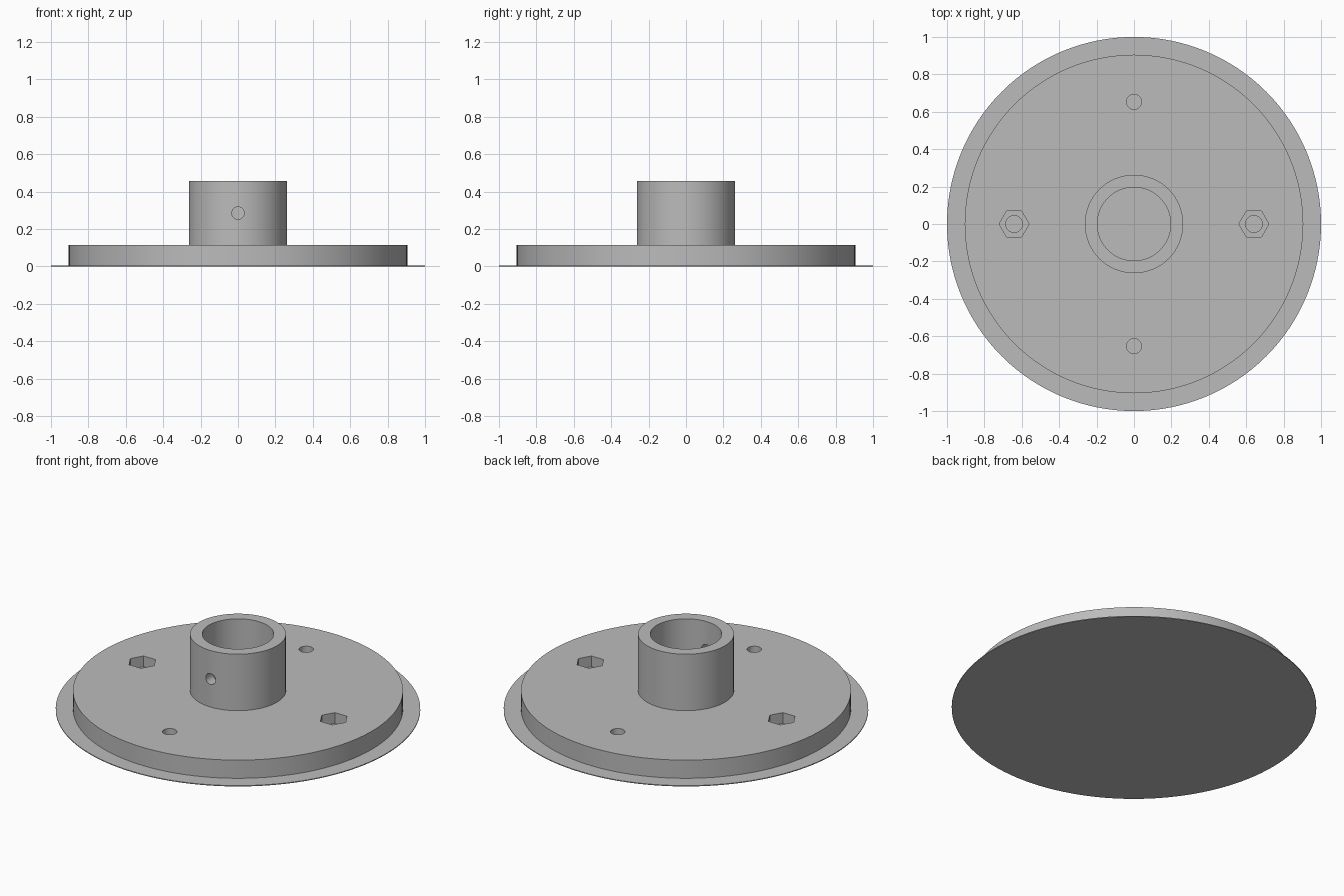
import bpy
import bmesh
import math
from mathutils import Matrix, Vector

if "Cube" in bpy.data.objects:
    bpy.data.objects.remove(bpy.data.objects["Cube"], do_unlink=True)

BRIM_TOP = 0.005
FLANGE_TOP = 0.115
HUB_TOP = 0.457
SEGMENTS = 128

grey = bpy.data.materials.new("plain_grey")
grey.use_nodes = True
colour = (0.5, 0.5, 0.5, 1)
grey.diffuse_color = colour
grey.node_tree.nodes["Principled BSDF"].inputs["Base Color"].default_value = colour


def finish(name, bm):
    bmesh.ops.recalc_face_normals(bm, faces=bm.faces)
    mesh = bpy.data.meshes.new(name)
    bm.to_mesh(mesh)
    bm.free()
    mesh.materials.append(grey)
    obj = bpy.data.objects.new(name, mesh)
    bpy.context.collection.objects.link(obj)
    return obj


def cylinder(name, radius, start, end, sides=SEGMENTS):
    """Cylinder or prism running between two points."""
    start, end = Vector(start), Vector(end)
    axis = end - start
    turn = axis.to_track_quat("Z", "Y").to_matrix().to_4x4()
    # start prisms with a corner on the x axis
    spin = Matrix.Rotation(math.pi / 2, 4, "Z") if sides == 6 else Matrix()
    bm = bmesh.new()
    bmesh.ops.create_cone(bm, cap_ends=True, segments=sides, radius1=radius,
                          radius2=radius, depth=axis.length,
                          matrix=Matrix.Translation((start + end) / 2) @ turn @ spin)
    return finish(name, bm)


def lathe(name, profile):
    """Closed ring made by turning a profile of (radius, height) points."""
    bm = bmesh.new()
    verts = [bm.verts.new((r, 0, z)) for r, z in profile]
    edges = [bm.edges.new((v, verts[i - 1])) for i, v in enumerate(verts)]
    bmesh.ops.spin(bm, geom=verts + edges, cent=(0, 0, 0), axis=(0, 0, 1),
                   angle=math.tau, steps=SEGMENTS, use_merge=True)
    bmesh.ops.remove_doubles(bm, verts=bm.verts, dist=0.0001)
    return finish(name, bm)


def select_only(obj):
    bpy.ops.object.select_all(action="DESELECT")
    obj.select_set(True)
    bpy.context.view_layer.objects.active = obj


def cut(target, cutter):
    mod = target.modifiers.new("cut", "BOOLEAN")
    mod.operation = "DIFFERENCE"
    mod.solver = "EXACT"
    mod.object = cutter
    select_only(target)
    bpy.ops.object.modifier_apply(modifier=mod.name)
    bpy.data.objects.remove(cutter, do_unlink=True)


# Thin brim closing the underside
brim = cylinder("base_brim", 1.0, (0, 0, 0), (0, 0, BRIM_TOP))

# Flange with the hollow hub
flange = lathe("flange_and_hub", [
    (0.196, BRIM_TOP), (0.196, HUB_TOP), (0.263, HUB_TOP),
    (0.263, FLANGE_TOP), (0.905, FLANGE_TOP), (0.905, BRIM_TOP)])

for side in (-1, 1):
    # Plain screw holes at front and back
    y = side * 0.653
    cut(flange, cylinder("screw_hole", 0.04, (0, y, -0.1), (0, y, 0.2), 48))
    # Bolt holes with hexagonal nut pockets at left and right
    x = side * 0.641
    cut(flange, cylinder("bolt_hole", 0.045, (x, 0, -0.1), (x, 0, 0.2), 48))
    cut(flange, cylinder("nut_pocket", 0.08, (x, 0, 0.05), (x, 0, 0.2), 6))

# Set screw hole through the front wall of the hub
cut(flange, cylinder("set_screw_hole", 0.033, (0, -0.1, 0.285), (0, -0.4, 0.285), 48))

for part in (brim, flange):
    select_only(part)
    bpy.ops.object.shade_smooth_by_angle(angle=math.radians(30))
